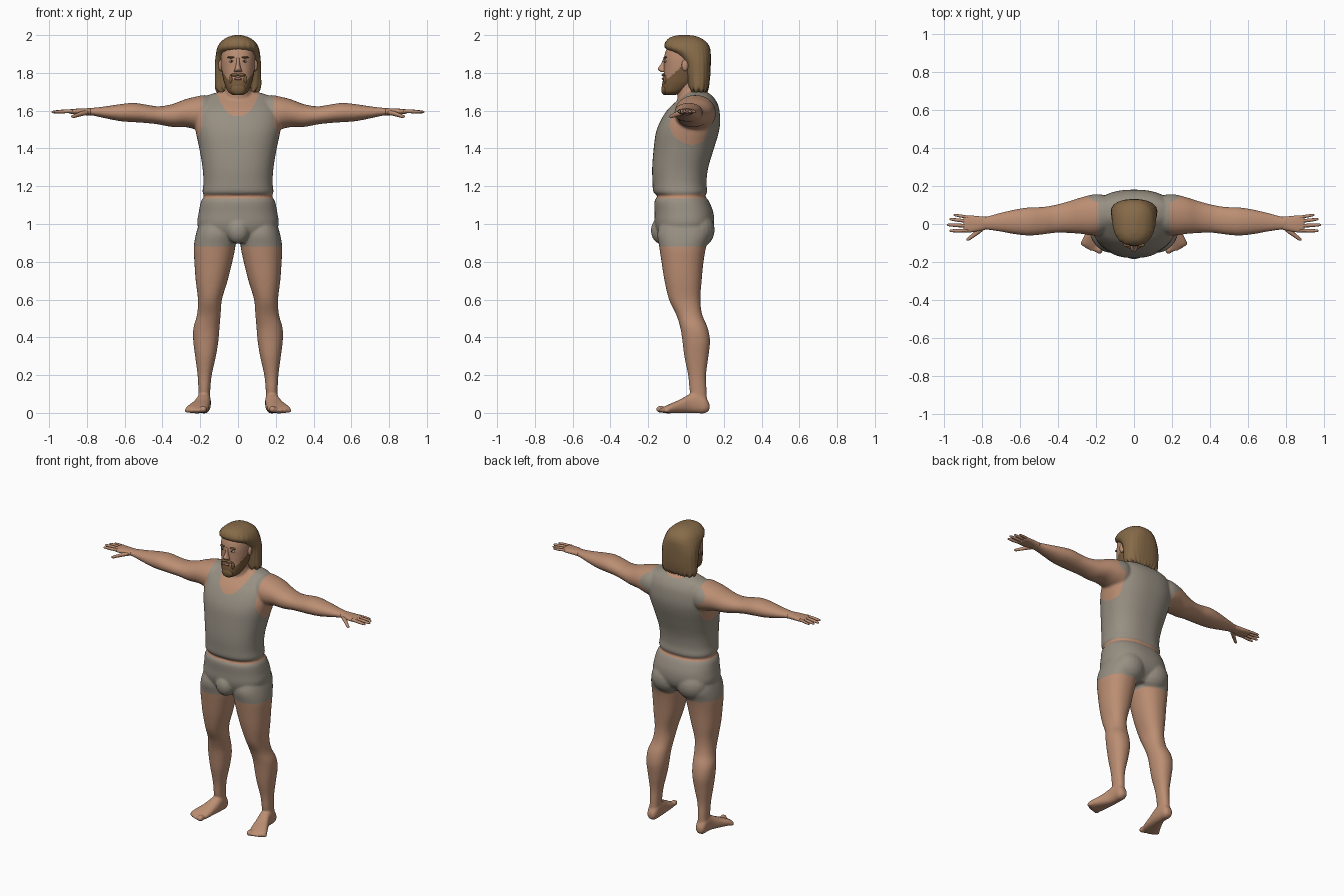
import bpy, bmesh, math
from mathutils import Matrix, Vector


def mat(name, rgb):
    m = bpy.data.materials.new(name)
    m.diffuse_color = (*rgb, 1)
    return m


SKIN = mat("skin", (0.50, 0.27, 0.17))
CLOTH = mat("grey_cloth", (0.31, 0.275, 0.225))
HAIR = mat("brown_hair", (0.24, 0.145, 0.065))
BEARD = mat("dark_beard", (0.19, 0.105, 0.045))
WHITE = mat("eye_white", (0.55, 0.5, 0.45))
DARK = mat("dark_iris", (0.03, 0.025, 0.02))
LIP = mat("lips", (0.36, 0.14, 0.10))


def spline(a, b, c, d, t):
    return [0.5 * (2 * q + (r - p) * t + (2 * p - 5 * q + 4 * r - s) * t * t
                   + (3 * q - p - 3 * r + s) * t ** 3) for p, q, r, s in zip(a, b, c, d)]


def loft(bm, axis, rows, n=32, steps=4, p=2.0, side=1):
    """Closed loft; each row is (position, u0, u1, v0, v1)."""
    last = len(rows) - 1
    fine = []
    for i in range(last):
        quad = [rows[min(max(i + k, 0), last)] for k in (-1, 0, 1, 2)]
        fine += [spline(*quad, j / steps) for j in range(steps)]
    fine.append(rows[-1])
    rings = []
    for t, u0, u1, v0, v1 in fine:
        ring = []
        for k in range(n):
            c, s = math.cos(math.tau * k / n), math.sin(math.tau * k / n)
            u = (u0 + u1) / 2 + (u1 - u0) / 2 * math.copysign(abs(c) ** (2 / p), c)
            v = (v0 + v1) / 2 + (v1 - v0) / 2 * math.copysign(abs(s) ** (2 / p), s)
            x, y, z = {"x": (t, u, v), "y": (u, t, v), "z": (u, v, t)}[axis]
            ring.append(bm.verts.new((x * side, y, z)))
        rings.append(ring)
    faces = [bm.faces.new(rings[0]), bm.faces.new(rings[-1])]
    for a, b in zip(rings, rings[1:]):
        faces += [bm.faces.new((a[k], a[(k + 1) % n], b[(k + 1) % n], b[k])) for k in range(n)]
    bmesh.ops.recalc_face_normals(bm, faces=faces)


def sym(rows):
    """Rows (z, half width, y0, y1) to full loft rows."""
    return [(z, -h, h, a, b) for z, h, a, b in rows]


def ball(bm, loc, size):
    bmesh.ops.create_uvsphere(bm, u_segments=20, v_segments=12, radius=1,
                              matrix=Matrix.Translation(loc) @ Matrix.Diagonal((*size, 1)))


def finish(bm, name, mats, rule=None):
    me = bpy.data.meshes.new(name)
    for f in bm.faces:
        f.smooth = True
        if rule:
            f.material_index = rule(f.calc_center_median())
    bm.to_mesh(me)
    bm.free()
    for m in mats:
        me.materials.append(m)
    ob = bpy.data.objects.new(name, me)
    bpy.context.scene.collection.objects.link(ob)
    return ob


# ---- body: torso, neck, arms, legs and feet fused into one surface
bm = bmesh.new()
loft(bm, "z", sym([
    (0.90, .10, -.12, .08), (0.95, .19, -.15, .13), (1.00, .215, -.165, .148),
    (1.06, .208, -.166, .145), (1.12, .196, -.167, .122), (1.147, .180, -.152, .102),
    (1.17, .188, -.173, .112), (1.22, .183, -.177, .108), (1.30, .188, -.179, .118),
    (1.40, .205, -.171, .148), (1.48, .222, -.160, .172), (1.54, .230, -.138, .181),
    (1.60, .222, -.102, .177), (1.64, .205, -.062, .166), (1.675, .175, -.02, .142),
    (1.70, .10, 0, .11)]), n=64, p=2.35)
loft(bm, "z", sym([(1.62, .09, -.04, .11), (1.66, .08, -.045, .108),
                   (1.70, .07, -.048, .092), (1.78, .066, -.052, .08)]))
ball(bm, (0, -.132, .965), (.062, .054, .07))
for s in (1, -1):
    ball(bm, (s * .092, .062, .97), (.105, .09, .10))
    loft(bm, "x", [
        (.10, -.02, .13, 1.52, 1.66), (.17, -.055, .155, 1.49, 1.682),
        (.22, -.06, .155, 1.50, 1.675), (.28, -.052, .14, 1.513, 1.66),
        (.35, -.047, .118, 1.514, 1.634), (.42, -.047, .10, 1.527, 1.623),
        (.48, -.055, .09, 1.534, 1.631), (.55, -.061, .088, 1.539, 1.641),
        (.62, -.055, .078, 1.544, 1.635), (.70, -.041, .06, 1.559, 1.623),
        (.77, -.031, .042, 1.574, 1.615), (.81, -.031, .04, 1.574, 1.613)], p=2.1, side=s)
    loft(bm, "z", [
        (1.02, .02, .20, -.13, .11), (.95, .012, .222, -.152, .13),
        (.88, .014, .234, -.142, .107), (.80, .03, .231, -.13, .093),
        (.70, .055, .224, -.114, .083), (.60, .085, .212, -.09, .076),
        (.52, .092, .217, -.052, .086), (.45, .098, .236, -.03, .115),
        (.38, .104, .237, -.019, .127), (.30, .117, .227, -.009, .119),
        (.20, .139, .214, .011, .106), (.12, .147, .21, .019, .109),
        (.04, .15, .21, .035, .112)], p=2.2, side=s)
    loft(bm, "y", [
        (.124, .16, .20, .015, .05), (.10, .147, .213, -.002, .09),
        (.06, .144, .216, -.002, .112), (.02, .144, .223, -.002, .10),
        (-.03, .149, .246, -.002, .072), (-.08, .155, .272, -.002, .05),
        (-.11, .163, .277, -.002, .036), (-.128, .175, .24, .004, .026)], p=2.4, side=s)
    for k in range(5):
        r = .019 if k == 0 else .013
        ball(bm, (s * (.183 + .0215 * k), -.133 + .002 * k * k, r), (r, r * 1.4, r))

body = finish(bm, "body", [SKIN, CLOTH])
rm = body.modifiers.new("fuse", "REMESH")
rm.mode, rm.voxel_size = "VOXEL", 0.007
sm = body.modifiers.new("soften", "SMOOTH")
sm.factor, sm.iterations = 0.5, 5
fused = bpy.data.meshes.new_from_object(body.evaluated_get(bpy.context.evaluated_depsgraph_get()))
bm = bmesh.new()
bm.from_mesh(fused)
bpy.data.objects.remove(body)

# clean hem lines for the clothes
for axis, d in ((2, .88), (2, 1.135), (2, 1.158), (0, .187), (0, -.187)):
    no = Vector((0, 0, 0))
    no[axis] = 1
    bmesh.ops.bisect_plane(bm, geom=bm.verts[:] + bm.edges[:] + bm.faces[:], dist=1e-5,
                           plane_co=no * d, plane_no=no)


def clothes(c):
    ax = abs(c.x)
    if .88 < c.z < 1.135:                       # shorts
        return 1
    if c.z < 1.158:
        return 0
    collar = ax < .135 and c.z > 1.57 + 5 * c.x ** 2 + .45 * (c.y + .12)
    hole = ax > .187 and ((c.y - .03) / .125) ** 2 + ((c.z - 1.56) / .14) ** 2 < 1
    return 0 if collar or hole or ax > .238 else 1


finish(bm, "body", [SKIN, CLOTH], clothes)

# ---- hands
FINGERS = [(.036, .048, .952, .0075), (.014, .026, .974, .0085),
           (-.010, -.004, .987, .009), (-.034, -.036, .974, .0088)]
for s, label in ((1, "left"), (-1, "right")):
    bm = bmesh.new()
    loft(bm, "x", [(.78, -.029, .039, 1.577, 1.612), (.82, -.037, .041, 1.578, 1.612),
                   (.86, -.044, .045, 1.581, 1.61), (.89, -.042, .043, 1.584, 1.607),
                   (.90, -.03, .03, 1.59, 1.602)], n=24, p=2.5, side=s)
    for y0, y1, tip, r in FINGERS:
        rows = []
        for t, w in ((0, 1.15), (.3, 1.05), (.5, 1.1), (.8, .9), (.94, .7), (1, .2)):
            y, z, h = y0 + (y1 - y0) * t, 1.598 - .005 * t, r * w
            rows.append((.875 + (tip - .875) * t, y - h, y + h, z - h, z + h))
        loft(bm, "x", rows, n=12, steps=3, side=s)
    loft(bm, "x", [(.795, -.035, -.005, 1.578, 1.603), (.825, -.058, -.022, 1.572, 1.598),
                   (.85, -.074, -.048, 1.566, 1.588), (.872, -.088, -.066, 1.561, 1.579),
                   (.883, -.086, -.076, 1.566, 1.573)], n=12, side=s)
    finish(bm, label + "_hand", [SKIN])

# ---- head with painted beard area
bm = bmesh.new()
loft(bm, "z", sym([
    (1.682, .025, -.112, -.06), (1.70, .052, -.124, -.01), (1.74, .071, -.126, .05),
    (1.78, .081, -.119, .08), (1.83, .089, -.117, .10), (1.88, .091, -.116, .11),
    (1.93, .085, -.101, .105), (1.97, .06, -.07, .08), (1.985, .03, -.04, .04)]),
     n=64, steps=8, p=2.2)
finish(bm, "head", [SKIN, BEARD],
       lambda c: int(c.z < 1.765 + .9 * max(0, c.y + .10) and c.z < 1.85))

bm = bmesh.new()
loft(bm, "z", sym([(1.806, .021, -.135, -.09), (1.816, .02, -.147, -.09),
                   (1.825, .016, -.148, -.09), (1.85, .010, -.131, -.09),
                   (1.88, .011, -.119, -.09)]), n=16)
finish(bm, "nose", [SKIN])

bm = bmesh.new()
ball(bm, (0, -.113, 1.712), (.040, .018, .030))
for s in (1, -1):
    ball(bm, (s * .018, -.117, 1.789), (.022, .012, .008))
    ball(bm, (s * .038, -.108, 1.765), (.010, .012, .024))
finish(bm, "beard_and_moustache", [BEARD])

bm = bmesh.new()
ball(bm, (0, -.119, 1.769), (.021, .010, .007))
finish(bm, "mouth", [LIP])

for name, m, x, y, z, size in (
        ("eyes", WHITE, .035, -.106, 1.862, (.014, .010, .007)),
        ("irises", DARK, .035, -.113, 1.862, (.006, .005, .006)),
        ("eyebrows", BEARD, .037, -.110, 1.882, (.021, .010, .005)),
        ("ears", SKIN, .092, -.005, 1.84, (.012, .018, .03))):
    bm = bmesh.new()
    for s in (1, -1):
        ball(bm, (s * x, y, z), size)
    finish(bm, name, [m])

# ---- shoulder length hair with wavy lower edge
bm = bmesh.new()
loft(bm, "z", sym([
    (1.70, .105, .025, .108), (1.72, .121, .012, .119), (1.78, .122, .0, .128),
    (1.85, .121, -.015, .131), (1.895, .117, -.055, .131), (1.93, .110, -.108, .127),
    (1.96, .094, -.110, .111), (1.985, .064, -.088, .077), (1.997, .03, -.055, .04),
    (2.0, .01, -.03, .01)]), n=96, steps=5, p=2.4)
for v in bm.verts:
    a = math.atan2(v.co.y - .06, v.co.x)
    if v.co.z < 1.79:
        v.co.z += .009 * math.sin(22 * a) * (1.79 - v.co.z) / .09
    if v.co.z < 1.97:
        k = 1 + .007 * math.sin(30 * a)
        v.co.x, v.co.y = v.co.x * k, .06 + (v.co.y - .06) * k
finish(bm, "hair", [HAIR])
